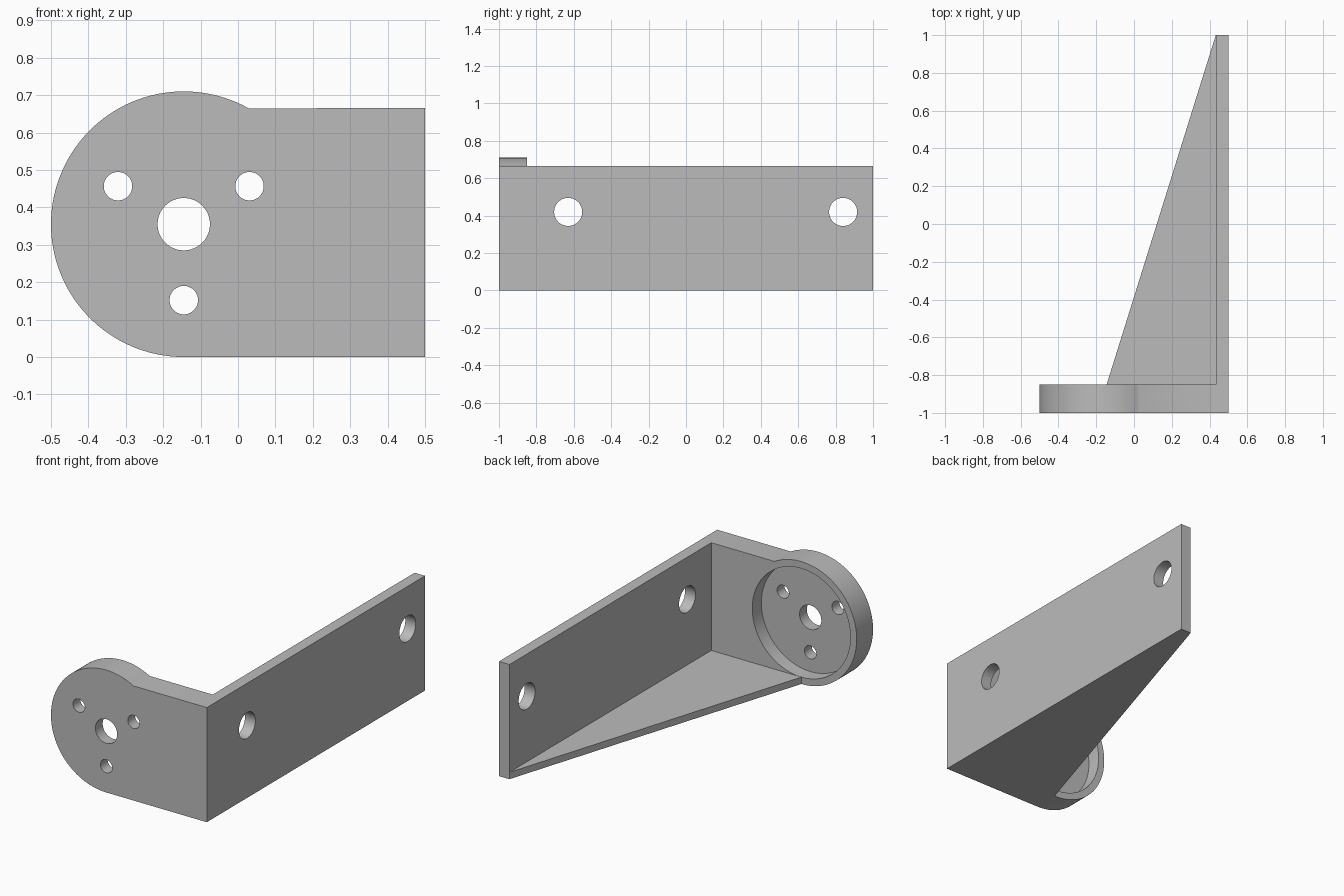
import bpy
import bmesh
from math import sin, cos, radians
from mathutils import Matrix, Vector

if "Cube" in bpy.data.objects:
    bpy.data.objects.remove(bpy.data.objects["Cube"], do_unlink=True)

grey = bpy.data.materials.new("plain grey")
grey.use_nodes = True
colour = (0.5, 0.5, 0.5, 1)
grey.diffuse_color = colour
grey.node_tree.nodes["Principled BSDF"].inputs["Base Color"].default_value = colour

# Main dimensions
WALL = 0.067
FLOOR = 0.04
HEIGHT = 0.665
FRONT, BACK, PLATE_BACK = -1.0, 1.0, -0.85
RIGHT, LEFT = -0.5, 0.5
R = 0.355
CX, CZ = RIGHT + R, R


def prism(name, points, depth):
    """Extrude a closed outline of 3D points along a depth vector."""
    bm = bmesh.new()
    face = bm.faces.new([bm.verts.new(p) for p in points])
    moved = bmesh.ops.extrude_face_region(bm, geom=[face])["geom"]
    bmesh.ops.translate(bm, vec=Vector(depth),
                        verts=[v for v in moved if isinstance(v, bmesh.types.BMVert)])
    bmesh.ops.recalc_face_normals(bm, faces=bm.faces)
    return finish(name, bm)


def cylinder(name, centre, radius, length, axis):
    bm = bmesh.new()
    turn = Matrix.Rotation(radians(90), 4, "X" if axis == "Y" else "Y")
    bmesh.ops.create_cone(bm, cap_ends=True, segments=64, radius1=radius, radius2=radius,
                          depth=length, matrix=Matrix.Translation(centre) @ turn)
    return finish(name, bm)


def finish(name, bm):
    mesh = bpy.data.meshes.new(name)
    bm.to_mesh(mesh)
    bm.free()
    mesh.materials.append(grey)
    obj = bpy.data.objects.new(name, mesh)
    bpy.context.collection.objects.link(obj)
    return obj


def combine(target, tool, operation):
    """Apply a boolean and discard the tool."""
    mod = target.modifiers.new(operation.lower(), "BOOLEAN")
    mod.operation, mod.solver, mod.object = operation, "EXACT", tool
    bpy.ops.object.select_all(action="DESELECT")
    bpy.context.view_layer.objects.active = target
    target.select_set(True)
    bpy.ops.object.modifier_apply(modifier=mod.name)
    bpy.data.objects.remove(tool, do_unlink=True)


# Front plate: a round end running into a square end
arc = [radians(60.8 + (270 - 60.8) * i / 72) for i in range(73)]
outline = [(LEFT, FRONT, 0), (LEFT, FRONT, HEIGHT)]
outline += [(CX + R * cos(a), FRONT, CZ + R * sin(a)) for a in arc]
bracket = prism("motor_bracket", outline, (0, PLATE_BACK - FRONT, 0))

# Round recess in the back of the plate
floor_y = FRONT + WALL
combine(bracket, cylinder("recess", (CX, floor_y + 0.15, CZ), 0.315, 0.3, "Y"), "DIFFERENCE")

# Shaft hole and three screw holes
combine(bracket, cylinder("shaft_hole", (CX, FRONT, CZ), 0.07, 0.6, "Y"), "DIFFERENCE")
for angle in (30, 150, 270):
    a = radians(angle)
    spot = (CX + 0.203 * cos(a), FRONT, CZ + 0.203 * sin(a))
    combine(bracket, cylinder("screw_hole", spot, 0.038, 0.6, "Y"), "DIFFERENCE")

# Long side wall with two mounting holes
inner = LEFT - WALL
wall = prism("side_wall", [(inner, PLATE_BACK, 0), (LEFT, PLATE_BACK, 0),
                           (LEFT, BACK, 0), (inner, BACK, 0)], (0, 0, HEIGHT))
for y in (-0.63, 0.84):
    combine(wall, cylinder("mount_hole", (LEFT, y, 0.42), 0.075, 0.6, "X"), "DIFFERENCE")

# Triangular floor web
web = prism("floor_web", [(CX, PLATE_BACK, 0), (inner, PLATE_BACK, 0), (inner, BACK, 0)],
            (0, 0, FLOOR))

combine(bracket, wall, "UNION")
combine(bracket, web, "UNION")
bpy.ops.object.shade_smooth_by_angle(angle=radians(30))
